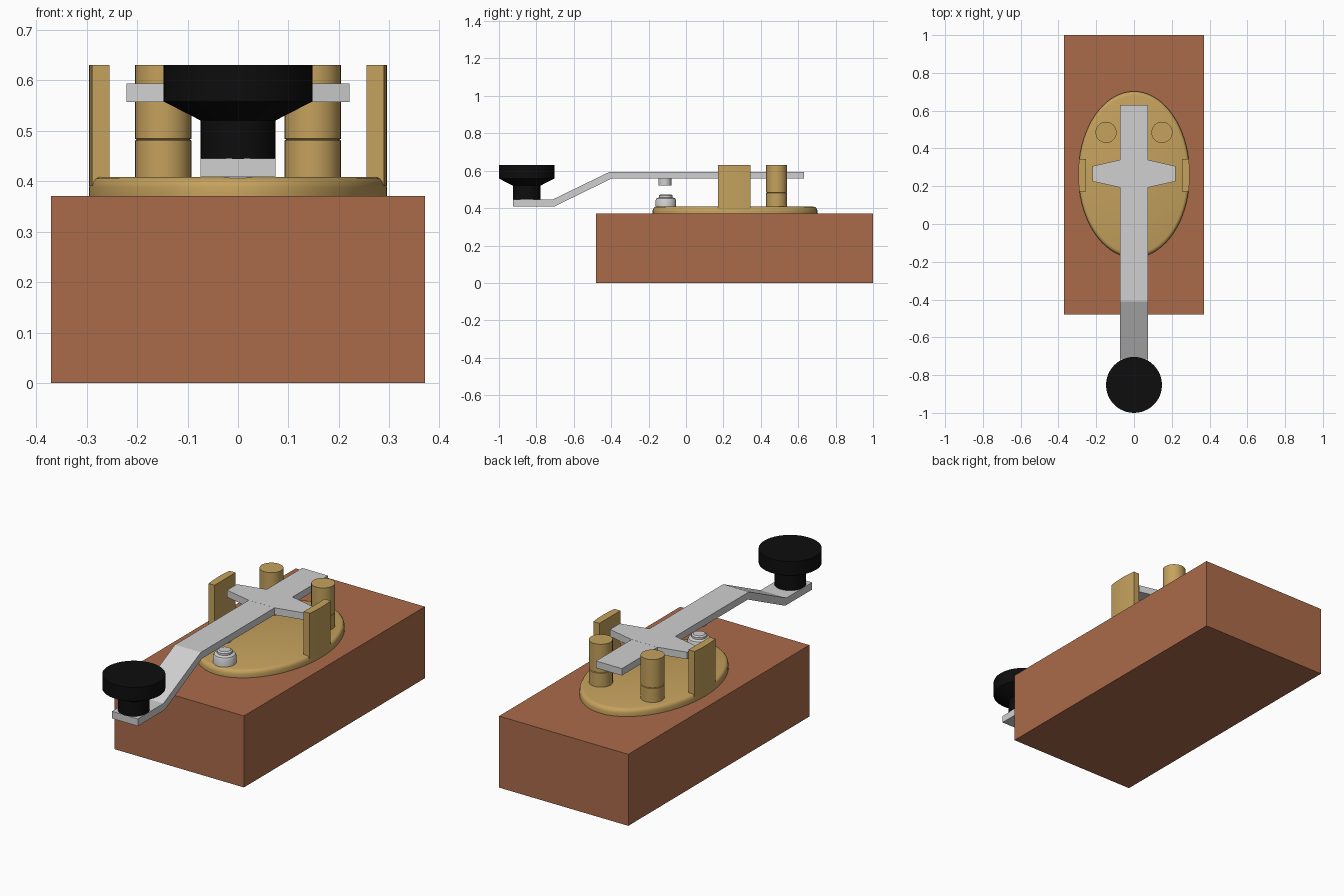
import bpy, bmesh, math

if "Cube" in bpy.data.objects:
    bpy.data.objects.remove(bpy.data.objects["Cube"])


def material(name, rgb):
    m = bpy.data.materials.new(name)
    m.diffuse_color = (*rgb, 1)
    m.use_nodes = True
    m.node_tree.nodes["Principled BSDF"].inputs["Base Color"].default_value = m.diffuse_color
    return m


WOOD = material("brown_wood", (0.41, 0.147, 0.068))
BRASS = material("brass", (0.56, 0.36, 0.11))
STEEL = material("silver_metal", (0.63, 0.63, 0.63))
BLACK = material("black_plastic", (0.004, 0.004, 0.004))

PLATE_Y, PLATE_RX, PLATE_RY = 0.262, 0.295, 0.44


def finish(bm, name, mat, smooth=True):
    bmesh.ops.remove_doubles(bm, verts=bm.verts, dist=1e-5)
    bmesh.ops.recalc_face_normals(bm, faces=bm.faces)
    me = bpy.data.meshes.new(name)
    bm.to_mesh(me)
    bm.free()
    ob = bpy.data.objects.new(name, me)
    bpy.context.collection.objects.link(ob)
    me.materials.append(mat)
    if smooth:
        bpy.ops.object.select_all(action='DESELECT')
        ob.select_set(True)
        bpy.context.view_layer.objects.active = ob
        bpy.ops.object.shade_smooth_by_angle(angle=math.radians(35))
    return ob


def extrude(name, points, offset, mat, smooth=False):
    """Closed 3D outline pushed along an offset vector."""
    bm = bmesh.new()
    face = bm.faces.new([bm.verts.new(p) for p in points])
    new = bmesh.ops.extrude_face_region(bm, geom=[face])["geom"]
    bmesh.ops.translate(bm, vec=offset, verts=[v for v in new if isinstance(v, bmesh.types.BMVert)])
    return finish(bm, name, mat, smooth)


def lathe(name, profile, centre, mat, steps=48, scale=(1, 1)):
    """Stack of (radius, z) rings, capped at both ends."""
    bm = bmesh.new()
    rings = []
    for r, z in profile:
        rings.append([bm.verts.new((centre[0] + scale[0] * r * math.cos(a),
                                    centre[1] + scale[1] * r * math.sin(a), z))
                      for a in (2 * math.pi * i / steps for i in range(steps))])
    for lo, hi in zip(rings, rings[1:]):
        for i in range(steps):
            j = (i + 1) % steps
            bm.faces.new((lo[i], lo[j], hi[j], hi[i]))
    bm.faces.new(rings[0])
    bm.faces.new(rings[-1])
    return finish(bm, name, mat)


# wooden base block
extrude("base_block", [(-0.37, -0.48, 0), (0.37, -0.48, 0), (0.37, 1, 0), (-0.37, 1, 0)],
        (0, 0, 0.37), WOOD)

# oval brass plate with a softened top edge
lathe("oval_plate", [(1, 0.37), (1, 0.388), (0.992, 0.398), (0.975, 0.405), (0.95, 0.408)],
      (0, PLATE_Y), BRASS, 72, (PLATE_RX, PLATE_RY))

for side, s in (("left", -1), ("right", 1)):
    # side posts, outer face follows the plate's curve
    ys = [0.172 + 0.172 * i / 8 for i in range(9)]
    outer = [(s * PLATE_RX * math.sqrt(1 - ((y - PLATE_Y) / PLATE_RY) ** 2), y, 0.39) for y in ys]
    extrude(side + "_side_post", outer + [(s * 0.255, ys[-1], 0.39), (s * 0.255, ys[0], 0.39)],
            (0, 0, 0.24), BRASS, True)
    # round terminals with a fine seam
    lathe(side + "_terminal", [(0.056, 0.40), (0.056, 0.480), (0.053, 0.482), (0.056, 0.484), (0.056, 0.63)],
          (s * 0.148, 0.485), BRASS, 32)

# cranked lever
profile = [(-0.925, 0.445), (-0.715, 0.445), (-0.41, 0.593), (0.63, 0.593),
           (0.63, 0.557), (-0.40, 0.557), (-0.705, 0.408), (-0.925, 0.408)]
extrude("lever_arm", [(-0.074, y, z) for y, z in profile], (0.148, 0, 0), STEEL)

# tapered cross arm of the lever
half = [(0.074, 0.193), (0.221, 0.226), (0.221, 0.306), (0.074, 0.34)]
extrude("cross_arm", [(x, y, 0.5568) for x, y in half] + [(-x, y, 0.5568) for x, y in reversed(half)],
        (0, 0, 0.0365), STEEL)

# upper and lower contacts
lathe("upper_contact", [(0.035, 0.52), (0.035, 0.56)], (0, -0.113), STEEL, 32)
lathe("lower_contact", [(0.055, 0.40), (0.055, 0.442), (0.05, 0.452), (0.036, 0.458),
                        (0.036, 0.468), (0.028, 0.474)], (0, -0.108), STEEL, 32)

# finger knob
lathe("finger_knob", [(0.074, 0.444), (0.074, 0.52), (0.148, 0.558), (0.148, 0.63)],
      (0, -0.852), BLACK, 48)
